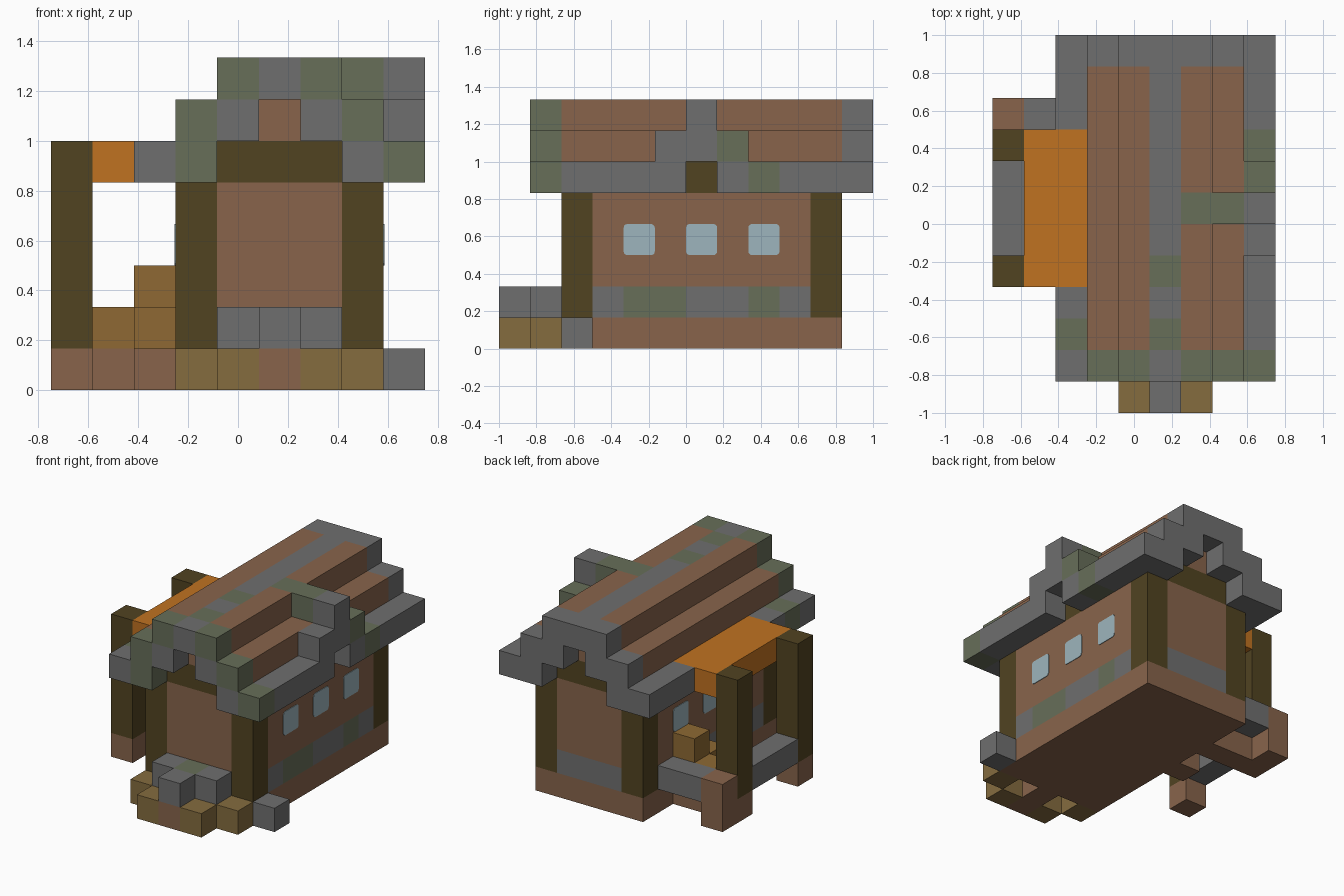
import bpy
import bmesh
from mathutils import Vector

cube = bpy.data.objects.get("Cube")
if cube:
    bpy.data.objects.remove(cube)

UNIT = 1 / 6
ORIGIN = Vector((-0.75, -1, 0))


def srgb(r, g, b):
    return tuple(((c / 255 + 0.055) / 1.055) ** 2.4 for c in (r, g, b)) + (1,)


def material(name, *rgb):
    mat = bpy.data.materials.new(name)
    mat.use_nodes = True
    mat.diffuse_color = srgb(*rgb)
    mat.node_tree.nodes["Principled BSDF"].inputs["Base Color"].default_value = mat.diffuse_color
    return mat


# One letter per colour
PALETTE = {
    "b": material("brown_brick", 136, 100, 75),
    "g": material("grey_stone", 111, 111, 111),
    "m": material("mossy_stone", 103, 110, 89),
    "d": material("dark_log", 81, 67, 33),
    "o": material("orange_cloth", 192, 114, 33),
    "t": material("golden_timber", 142, 105, 51),
    "s": material("tan_step", 133, 108, 63),
    "w": material("pale_glass", 157, 181, 189),
}


def make_object(name, bm, codes):
    mesh = bpy.data.meshes.new(name)
    bm.to_mesh(mesh)
    bm.free()
    for code in codes:
        mesh.materials.append(PALETTE[code])
    obj = bpy.data.objects.new(name, mesh)
    bpy.context.collection.objects.link(obj)
    return obj


def add_block(bm, cell, size, slot=0):
    verts = bmesh.ops.create_cube(bm, size=UNIT)["verts"]
    for v in verts:
        half = v.co / UNIT + Vector((0.5,) * 3)
        v.co = ORIGIN + (Vector(cell) + half * Vector(size)) * UNIT
    for face in {f for v in verts for f in v.link_faces}:
        face.material_index = slot


def block(name, code, cell, size=(1, 1, 1)):
    bm = bmesh.new()
    add_block(bm, cell, size)
    return make_object(name, bm, code)


def course(name, cell, axis, pattern):
    """Row of blocks along an axis; each letter is a colour, a space is a gap."""
    bm = bmesh.new()
    codes = sorted(set(pattern) - {" "})
    start = 0
    while start < len(pattern):
        end = start
        while end < len(pattern) and pattern[end] == pattern[start]:
            end += 1
        if pattern[start] != " ":
            at, size = list(cell), [1, 1, 1]
            at[axis] += start
            size[axis] = end - start
            add_block(bm, at, size, codes.index(pattern[start]))
        start = end
    return make_object(name, bm, codes)


X, Y = 0, 1

# Foundation and walls
block("foundation", "b", (3, 2, 0), (5, 9, 1))
for side, i in (("right", 3), ("left", 7)):
    for end, j in (("front", 2), ("back", 10)):
        block(f"{end}_{side}_log", "d", (i, j, 1), (1, 1, 4))
    course(f"{side}_stone_course", (i, 3, 1), Y, "gmmggmg")
    block(f"{side}_wall", "b", (i, 3, 2), (1, 7, 3))
for end, j in (("front", 2), ("back", 10)):
    block(f"{end}_stone_course", "g", (4, j, 1), (3, 1, 1))
    block(f"{end}_wall", "b", (4, j, 2), (3, 1, 3))
block("top_beam", "d", (3, 2, 5), (5, 9, 1))
block("attic_wall", "b", (4, 2, 6), (3, 9, 1))


# Rounded window panes on both long walls
def window(name, x, j, out):
    bm = bmesh.new()
    bmesh.ops.create_grid(bm, x_segments=1, y_segments=1, size=UNIT / 2)
    bmesh.ops.bevel(bm, geom=bm.verts[:], offset=0.02, segments=3,
                    profile=0.5, affect="VERTICES")
    for v in bm.verts:
        v.co = Vector((0, v.co.x, v.co.y))
    rim = bmesh.ops.extrude_face_region(bm, geom=bm.faces[:])["geom"]
    for v in rim:
        if isinstance(v, bmesh.types.BMVert):
            v.co.x += out * 0.004
    bmesh.ops.recalc_face_normals(bm, faces=bm.faces)
    obj = make_object(name, bm, "w")
    obj.location = ORIGIN + Vector((x, j + 0.5, 3.5)) * UNIT


for j in (4, 6, 8):
    window("right_window", 3, j, -1)
    window("left_window", 8, j, 1)

# Stepped gable trim at both ends
for end, j, rows in (("front", 1, ("mgm", "mg gm", "gm   gm")),
                     ("back", 11, ("ggg", "gg gg", "gg   gg"))):
    for n, row in enumerate(rows):
        course(f"{end}_gable_row", (4 - n, j, 7 - n), X, row)

# Roof courses running front to back
course("ridge", (5, 2, 7), Y, "mgmgggggg")
course("right_upper_roof", (4, 2, 7), Y, "b" * 9)
course("left_upper_roof", (6, 2, 7), Y, "bbbbmbbbb")
for side, i in (("right", 3), ("left", 7)):
    course(f"{side}_lower_roof", (i, 2, 6), Y, "b" * 9)
course("right_eave", (2, 2, 5), Y, "mg     gg")
course("left_eave", (8, 2, 5), Y, "gggg gmgg")

# Dormer on the left slope
course("dormer_ridge", (7, 6, 7), X, "mg")
course("dormer_trim", (8, 5, 6), Y, "ggm")

# Front steps
course("step_front", (4, 0, 0), X, "sbs")
course("step_back", (3, 1, 0), X, "s b s")
block("step_stone", "g", (5, 0, 1))
course("landing", (4, 1, 1), X, "gmg")
block("corner_stone", "g", (8, 2, 0))

# Side porch with cloth canopy
block("canopy", "o", (1, 4, 5), (2, 5, 1))
for end, j in (("front", 4), ("back", 8)):
    block(f"porch_{end}_post", "d", (0, j, 1), (1, 1, 5))
    block(f"porch_{end}_footing", "b", (0, j, 0))
block("porch_pillar", "b", (0, 9, 0), (1, 1, 2))
block("porch_side_rail", "g", (0, 5, 1), (1, 3, 1))
block("porch_back_rail", "g", (1, 9, 1), (2, 1, 1))
block("porch_floor", "b", (1, 8, 0), (2, 1, 1))
block("porch_footstone", "b", (2, 6, 0))

# Timber stack under the canopy
block("timber_base", "t", (1, 8, 1), (2, 1, 1))
block("timber_side", "t", (2, 7, 1))
block("timber_top", "t", (2, 8, 2))
